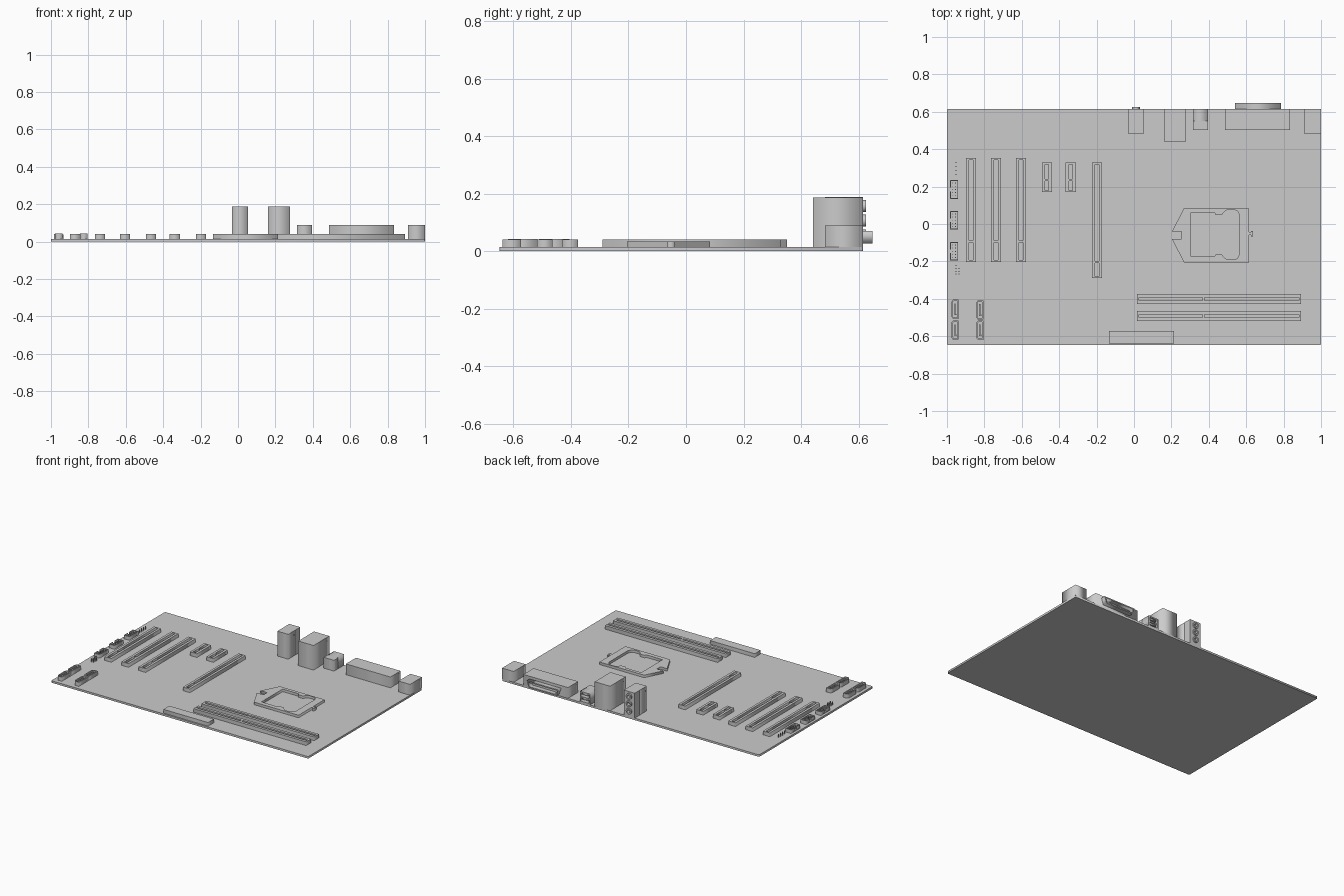
import bpy, bmesh
from math import sin, cos, pi, radians
from mathutils import Matrix

if "Cube" in bpy.data.objects:
    bpy.data.objects.remove(bpy.data.objects["Cube"])

TOP = 0.014      # top of the board
BACK = 0.616     # back edge of the board


def rect(x0, x1, y0, y1):
    return [(x0, y0), (x1, y0), (x1, y1), (x0, y1)]


def circle(x, y, r, n=24):
    return [(x + r * cos(2 * pi * i / n), y + r * sin(2 * pi * i / n)) for i in range(n)]


def plate(name, loops, a, b, facing="z", smooth=False):
    """Extrude outlines (inner loops become holes) from a to b along z or y."""
    cu = bpy.data.curves.new(name, "CURVE")
    cu.dimensions, cu.fill_mode, cu.extrude = "2D", "BOTH", (b - a) / 2
    for loop in loops:
        sp = cu.splines.new("POLY")
        sp.points.add(len(loop) - 1)
        for p, (x, y) in zip(sp.points, loop):
            p.co = (x, y, 0, 1)
        sp.use_cyclic_u = True
    tmp = bpy.data.objects.new(name + "_tmp", cu)
    bpy.context.collection.objects.link(tmp)
    me = bpy.data.meshes.new_from_object(
        tmp.evaluated_get(bpy.context.evaluated_depsgraph_get()))
    bpy.data.objects.remove(tmp)
    mid = (a + b) / 2
    if facing == "z":
        me.transform(Matrix.Translation((0, 0, mid)))
    else:
        me.transform(Matrix.Translation((0, mid, 0)) @ Matrix.Rotation(radians(90), 4, "X"))
    bm = bmesh.new()
    bm.from_mesh(me)
    bmesh.ops.remove_doubles(bm, verts=bm.verts, dist=1e-5)
    bmesh.ops.recalc_face_normals(bm, faces=bm.faces)
    bm.to_mesh(me)
    bm.free()
    if smooth:
        me.shade_smooth()
        me.set_sharp_from_angle(angle=radians(35))
    me.name = name
    ob = bpy.data.objects.new(name, me)
    bpy.context.collection.objects.link(ob)
    return ob


def box(name, x0, x1, y0, y1, z0, z1):
    return plate(name, [rect(x0, x1, y0, y1)], z0, z1)


def slot(name, x0, x1, y0, y1, key, top=0.04):
    """Card slot: floor plus walls around two grooves split at the key."""
    box(name + "_floor", x0, x1, y0, y1, TOP, 0.02)
    e, g = 0.01, 0.005
    if y1 - y0 > x1 - x0:
        c, w = (x0 + x1) / 2, 0.010
        holes = [rect(c - w, c + w, y0 + e, key - g), rect(c - w, c + w, key + g, y1 - e)]
    else:
        c, w = (y0 + y1) / 2, 0.008
        holes = [rect(x0 + e, key - g, c - w, c + w), rect(key + g, x1 - e, c - w, c + w)]
    plate(name, [rect(x0, x1, y0, y1)] + holes, 0.02, top)


# Board with slightly rounded corners
c = 0.006
plate("board", [[(-1 + c, -.648), (1 - c, -.648), (1, -.648 + c), (1, BACK - c),
                 (1 - c, BACK), (-1 + c, BACK), (-1, BACK - c), (-1, -.648 + c)]], 0, TOP)

# Expansion slots
for i, x in enumerate((-.872, -.738, -.604)):
    slot(f"long_slot_{i + 1}", x - .027, x + .027, -.202, .352, -.093)
for i, x in enumerate((-.466, -.338)):
    slot(f"short_slot_{i + 1}", x - .027, x + .027, .170, .329, .236)
slot("graphics_slot", -.225, -.171, -.290, .329, -.204)

# Memory slots
for i, y in enumerate((-.402, -.491)):
    slot(f"memory_slot_{i + 1}", .016, .893, y - .027, y + .027, .372)

# Power connector
box("power_connector", -.134, .214, -.638, -.573, TOP, .04)

# Processor socket frame
outer = [(.267, .084), (.615, .084), (.615, -.044), (.626, -.044), (.626, -.038), (.637, -.038),
         (.637, -.066), (.626, -.066), (.626, -.060), (.615, -.060), (.615, -.205),
         (.267, -.205), (.203, -.080), (.254, -.080), (.254, -.040), (.203, -.040)]
half = [(.305, .118), (.430, .118), (.436, .106), (.470, .106), (.482, .122), (.500, .134),
        (.535, .134), (.553, .126), (.564, .104)]
hole = [(x, -.057 + d) for x, d in half] + [(x, -.057 - d) for x, d in reversed(half)]
plate("processor_socket", [outer, hole], TOP + .001, .033)

# Storage sockets: chamfered shell with an L-shaped tongue
for i, (x, y) in enumerate(((-.978, -.507), (-.978, -.618), (-.845, -.511), (-.845, -.619))):
    w, h = .040, .102

    def shell(t):
        return [(x + t, y + .014 + t * .5), (x + .010 + t * .5, y + t), (x + w - t, y + t),
                (x + w - t, y + h - t), (x + .010 + t * .5, y + h - t),
                (x + t, y + h - .014 - t * .5)]
    n = f"storage_socket_{i + 1}"
    plate(n + "_floor", [shell(0)], TOP, .022)
    plate(n + "_shell", [shell(0), shell(.007)], .022, .043)
    plate(n + "_tongue", [[(x + .017, y + .020), (x + .030, y + .020), (x + .030, y + .027),
                           (x + .023, y + .027), (x + .023, y + .082), (x + .017, y + .082)]],
          .022, .040)

# Pin headers with a notched wall
def pin(name, x, y, top=.038):
    box(name, x - .0025, x + .0025, y - .0025, y + .0025, TOP, top)


for i, y in enumerate((.185, .020, -.146)):
    n = f"pin_header_{i + 1}"
    x0, x1, t, h = -.983, -.940, .005, .050
    box(n + "_floor", x0, x1, y - h, y + h, TOP, .019)
    plate(n + "_wall", [[(x0, y - h), (x1, y - h), (x1, y + h), (x0, y + h), (x0, y + .010),
                         (x0 + t, y + .010), (x0 + t, y + h - t), (x1 - t, y + h - t),
                         (x1 - t, y - h + t), (x0 + t, y - h + t), (x0 + t, y - .010),
                         (x0, y - .010)]], .019, .040)
    for r in range(5):
        for k in range(2):
            pin(f"{n}_pin_{r}_{k}", -.969 + .015 * k, y + (r - 2) * .017)

# Loose pins
for r in range(4):
    pin(f"single_row_pin_{r}", -.951, .265 + r * .021)
    for k in range(2):
        if (r, k) != (3, 1):
            pin(f"double_row_pin_{r}_{k}", -.951 + k * .015, -.268 + r * .015)

# Audio block with three jacks
jz = (.054, .106, .157)
box("audio_block", -.032, .053, .483, .560, TOP, .189)
plate("audio_face", [rect(-.032, .053, TOP, .189)] + [circle(.010, z, .011) for z in jz],
      .560, BACK, "y", True)
for i, z in enumerate(jz):
    plate(f"audio_jack_{i + 1}", [circle(.010, z, .021), circle(.010, z, .011)],
          BACK, .626, "y", True)

# Network block
box("network_block", .160, .279, .441, BACK, TOP, .187)

# Double serial port with tongues
ports = ((.022, .047), (.056, .081))
box("twin_port_block", .315, .395, .503, .550, TOP, .09)
plate("twin_port_face", [rect(.315, .395, TOP, .09)] + [rect(.324, .386, a, b) for a, b in ports],
      .550, BACK, "y")
for i, (a, b) in enumerate(ports):
    box(f"twin_port_tongue_{i + 1}", .331, .379, .548, .610, (a + b) / 2, b - .004)

# Wide printer port with a tapered shell
box("printer_port_block", .487, .834, .503, BACK, TOP, .09)


def taper(t):
    return [(.555 + t, .026 + t), (.771 - t, .026 + t), (.786 - t, .071 - t), (.540 + t, .071 - t)]


plate("printer_port_shell", [taper(0), taper(.008)], BACK, .648, "y")

# Corner keyboard port
box("keyboard_port", .910, 1.0, .483, BACK, TOP, .09)
